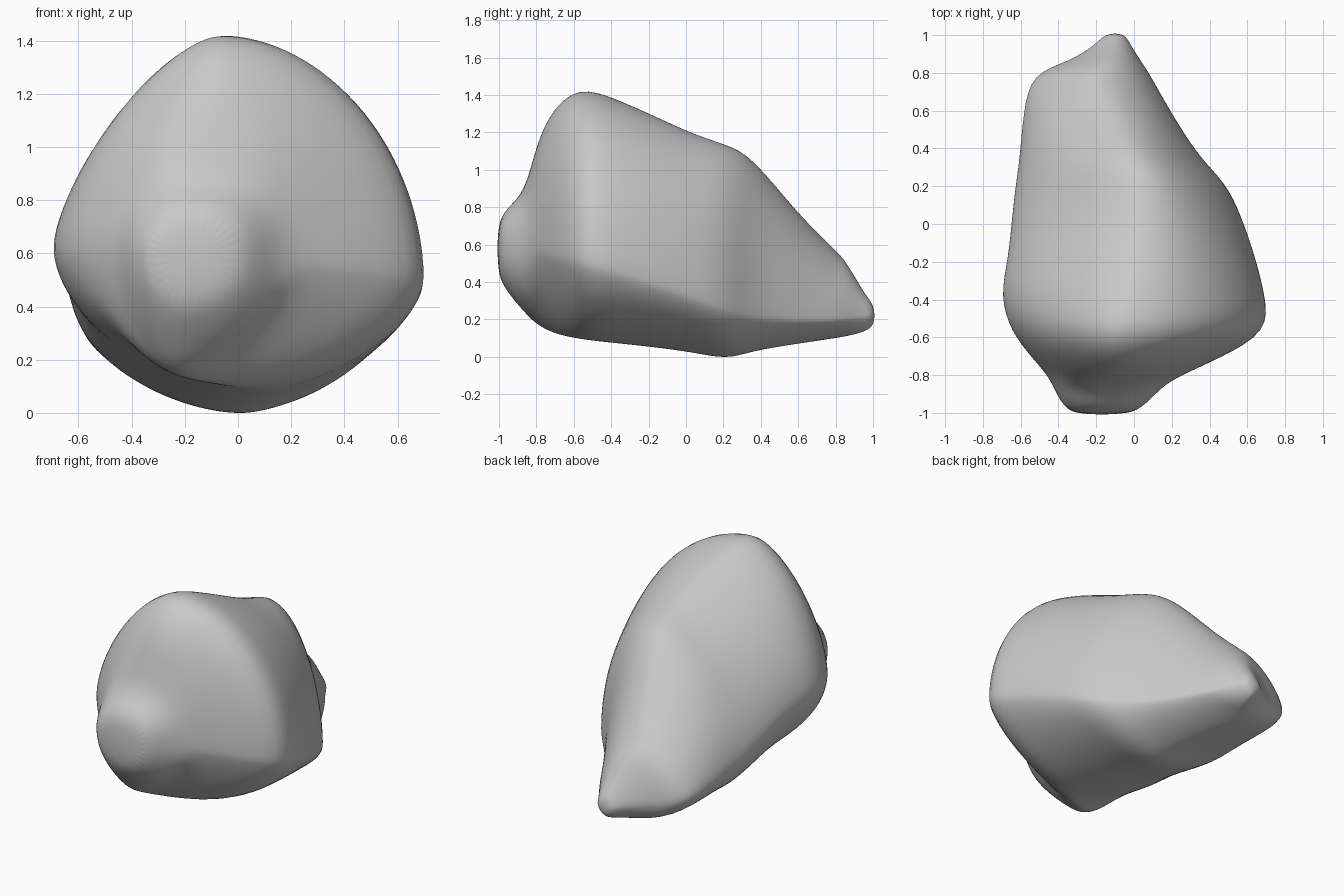
import bpy
import bmesh
import math

default_cube = bpy.data.objects.get("Cube")
if default_cube:
    bpy.data.objects.remove(default_cube, do_unlink=True)

RING_POINTS = 32

# Each slice of the boulder, from front to back:
# depth, right edge (x, z), left edge (x, z), crest (x, z), keel (x, z)
SLICES = [
    (-1.01, -.31, .60, -.03, .58, -.17, .70, -.18, .45),
    (-.96, -.38, .60, .06, .58, -.18, .80, -.19, .35),
    (-.86, -.43, .60, .15, .57, -.18, .87, -.20, .23),
    (-.80, -.46, .62, .25, .58, -.08, 1.15, -.21, .17),
    (-.71, -.54, .63, .46, .55, -.07, 1.34, -.21, .12),
    (-.57, -.66, .63, .73, .53, -.08, 1.46, .08, .09),
    (-.38, -.72, .62, .70, .48, -.02, 1.39, .06, .07),
    (-.18, -.67, .60, .65, .41, .03, 1.30, .03, .05),
    (.05, -.65, .50, .57, .33, .05, 1.19, 0, .02),
    (.22, -.63, .43, .49, .26, .05, 1.14, .01, -.02),
    (.35, -.61, .38, .35, .22, 0, 1.09, 0, .03),
    (.60, -.59, .33, .19, .20, -.10, .76, -.10, .07),
    (.80, -.55, .29, .08, .20, -.22, .57, -.20, .10),
    (.86, -.34, .26, .04, .21, -.15, .51, -.12, .11),
    (.95, -.20, .23, -.02, .22, -.11, .34, -.10, .13),
    (1.01, -.15, .22, -.05, .22, -.10, .27, -.10, .17),
]

# Roundness of the four quarters of a slice: one is an ellipse, two is straight
NOSE = {"upper_left": 0.8, "lower_left": 0.95, "lower_right": 1.0, "upper_right": 1.0}
NECK = {"upper_left": 1.1, "lower_left": 1.55, "lower_right": 1.1, "upper_right": 1.3}
BODY = {"upper_left": 1.05, "lower_left": 1.25, "lower_right": 1.15, "upper_right": 1.3}


def roundness(depth):
    """The nose is blocky, the neck behind it is hollowed, the body is plain."""
    if depth < -0.83:
        return NOSE
    return NECK if depth < -0.65 else BODY


def quarter(pole, side, bulge, steps, reverse):
    """Points of a rounded corner running from a pole (crest or keel) to a side."""
    points = []
    for step in range(steps):
        share = step / steps
        angle = (1 - share if reverse else share) * math.pi / 2
        across = max(math.sin(angle), 0) ** bulge
        along = max(math.cos(angle), 0) ** bulge
        points.append((pole[0] + (side[0] - pole[0]) * across,
                       side[1] + (pole[1] - side[1]) * along))
    return points


def slice_outline(values):
    """Closed outline: crest, left edge, keel, right edge."""
    right, left, crest, keel = (values[i:i + 2] for i in range(1, len(values), 2))
    steps = RING_POINTS // 4
    bulge = roundness(values[0])
    outline = quarter(crest, left, bulge["upper_left"], steps, False)
    outline += quarter(keel, left, bulge["lower_left"], steps, True)
    outline += quarter(keel, right, bulge["lower_right"], steps, False)
    outline += quarter(crest, right, bulge["upper_right"], steps, True)
    return outline


# Stone material
stone = bpy.data.materials.new("grey stone")
stone.use_nodes = True
grey = (0.58, 0.58, 0.58, 1)
stone.diffuse_color = grey
stone.node_tree.nodes["Principled BSDF"].inputs["Base Color"].default_value = grey

# Boulder skin lofted through the slices
bm = bmesh.new()
rings = []
for values in SLICES:
    rings.append([bm.verts.new((x, values[0], z)) for x, z in slice_outline(values)])
for front, back in zip(rings, rings[1:]):
    for i in range(RING_POINTS):
        j = (i + 1) % RING_POINTS
        bm.faces.new((front[i], front[j], back[j], back[i]))

# Closed nose and tail
bm.faces.new(rings[0])
bm.faces.new(rings[-1])

# Light weathering of the lofted skin
bmesh.ops.smooth_vert(bm, verts=bm.verts, factor=0.12,
                      use_axis_x=True, use_axis_y=False, use_axis_z=True)
bmesh.ops.recalc_face_normals(bm, faces=bm.faces)

mesh = bpy.data.meshes.new("boulder")
bm.to_mesh(mesh)
bm.free()
mesh.materials.append(stone)
boulder = bpy.data.objects.new("boulder", mesh)
bpy.context.collection.objects.link(boulder)

# Soft, worn surface
rounding = boulder.modifiers.new("rounding", "SUBSURF")
rounding.levels = 2
rounding.render_levels = 2
for polygon in mesh.polygons:
    polygon.use_smooth = True
